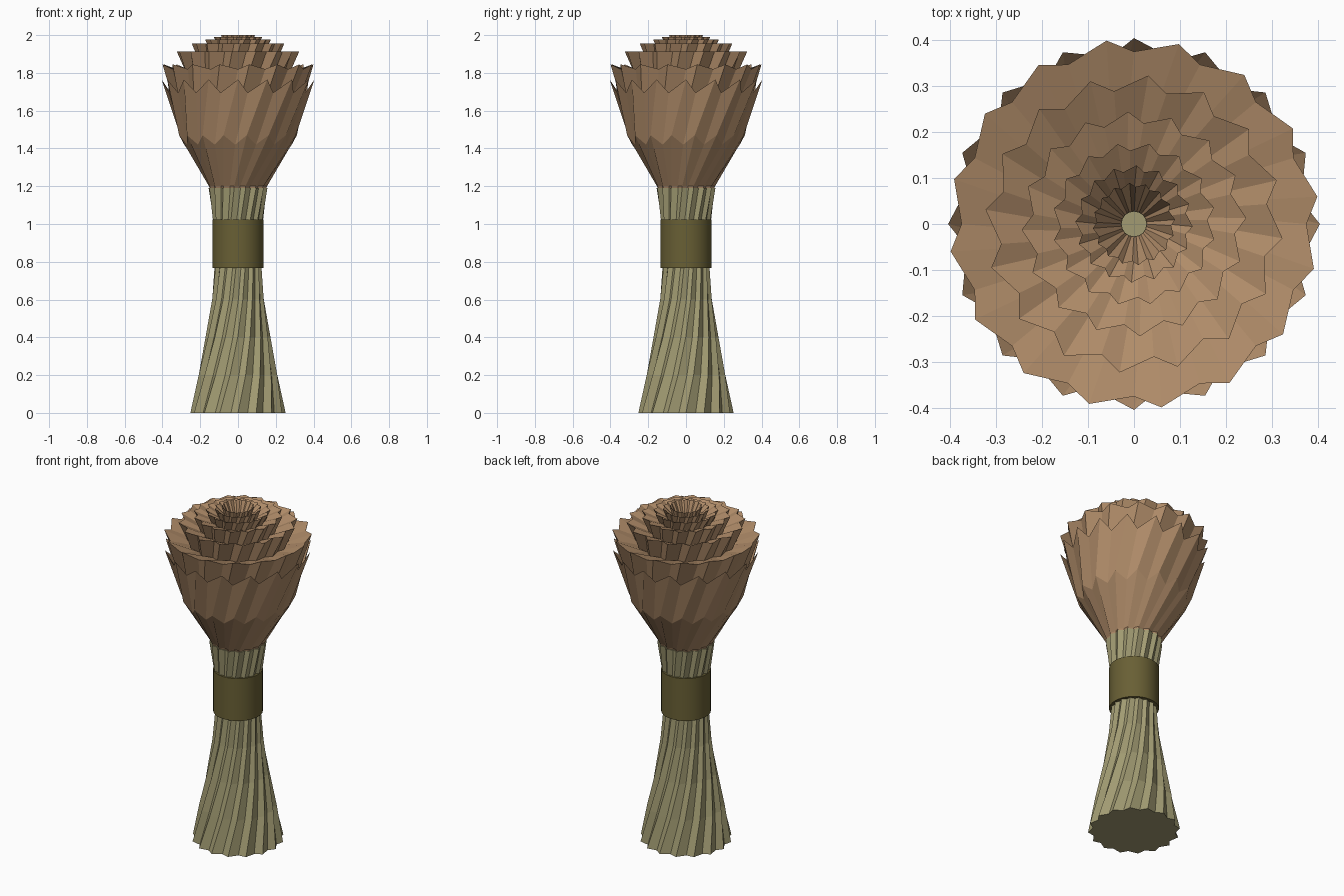
import bpy, bmesh, math

if "Cube" in bpy.data.objects:
    bpy.data.objects.remove(bpy.data.objects["Cube"])

TEETH = 16


def material(name, color):
    m = bpy.data.materials.new(name)
    m.diffuse_color = (*color, 1)
    m.use_nodes = True
    m.node_tree.nodes["Principled BSDF"].inputs["Base Color"].default_value = m.diffuse_color
    return m


def pleated(name, rings, mat, cap_bottom=False, cap_top=False):
    """Loft pleated rings: (tip r, tip z, valley r, valley z, twist deg, valley offset deg)."""
    bm = bmesh.new()
    loops = []
    for rt, zt, rv, zv, twist, off in rings:
        loop = []
        for i in range(TEETH):
            a = math.radians(-90 + i * 360 / TEETH + twist)
            b = a + math.radians(off)
            loop.append(bm.verts.new((rt * math.cos(a), rt * math.sin(a), zt)))
            loop.append(bm.verts.new((rv * math.cos(b), rv * math.sin(b), zv)))
        loops.append(loop)
    n = 2 * TEETH
    for lo, hi in zip(loops, loops[1:]):
        for i in range(n):
            j = (i + 1) % n
            bm.faces.new((lo[i], lo[j], hi[j], hi[i]))
    if cap_bottom:
        bm.faces.new(loops[0][::-1])
    if cap_top:
        bm.faces.new(loops[-1])
    me = bpy.data.meshes.new(name)
    bm.to_mesh(me)
    bm.free()
    me.materials.append(mat)
    ob = bpy.data.objects.new(name, me)
    bpy.context.collection.objects.link(ob)
    return ob


straw = material("straw", (0.36, 0.33, 0.17))
grain = material("grain", (0.43, 0.26, 0.14))
cord = material("cord", (0.14, 0.115, 0.035))

# Stalks: twisted pleated hourglass
stalk = [(0, .252, 0), (.2, .212, 11), (.4, .172, 22), (.6, .139, 33), (.77, .125, 40),
         (1.0, .131, 50), (1.19, .157, 60)]
pleated("stalks", [(r, z, r * .9, z, t, 13) for z, r, t in stalk], straw, True, True)

# Head: outer flare, then stacked crowns stepping inward
rings = [(.125, 1.12, .11, 1.12, -34, 12), (.155, 1.2, .14, 1.2, -30, 12),
         (.315, 1.47, .285, 1.42, -14, 11), (.405, 1.765, .368, 1.695, 0, 8)]
crowns = [(.345, 1.66, .404, 1.845), (.275, 1.79, .325, 1.912), (.205, 1.86, .245, 1.955),
          (.15, 1.92, .178, 1.978), (.108, 1.94, .128, 1.99), (.072, 1.94, .09, 2.0)]
for k, (rb, zb, rt, zt) in enumerate(crowns):
    t = 8.5 * (k + 1)
    drop = .025 if k == 0 else 0
    rings.append((rb, zb, rb * .93, zb, t - 6, 14))
    rings.append((rt, zt, rt * .93 if k == 0 else rt * .9, zt - drop, t, 14))
rings.append((.027, 1.88, .025, 1.88, 55, 12))
pleated("grain_head", rings, grain)

# Core seen down the middle of the head
bpy.ops.mesh.primitive_cylinder_add(vertices=16, radius=.028, depth=.8, location=(0, 0, 1.49))
core = bpy.context.object
core.name = "core"
core.data.materials.append(straw)

# Binding band
bpy.ops.mesh.primitive_cylinder_add(vertices=32, radius=.136, depth=.255, location=(0, 0, .8955))
band = bpy.context.object
band.name = "binding_band"
band.data.materials.append(cord)
bpy.ops.object.shade_smooth_by_angle()
